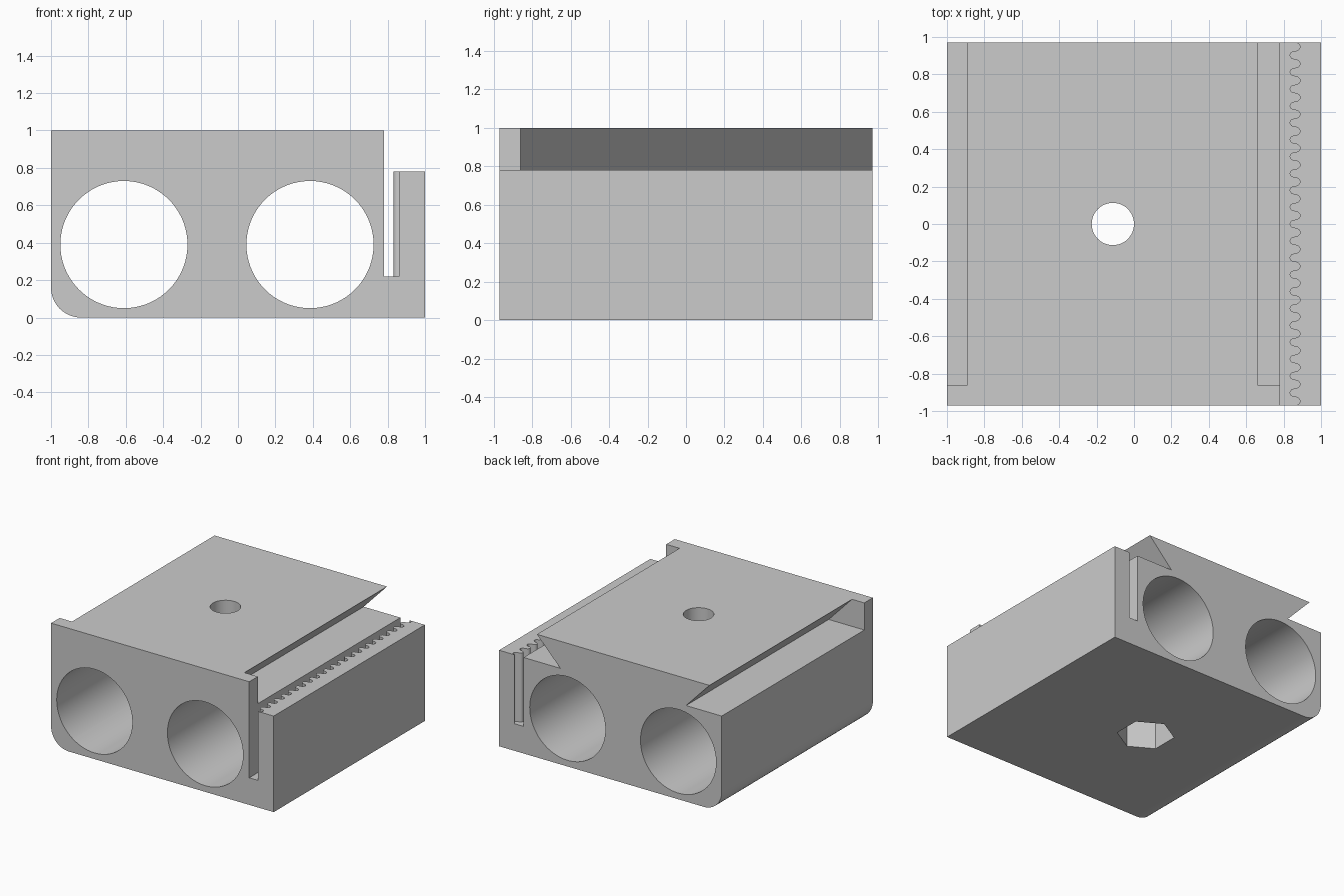
import bpy, bmesh, math
from mathutils import Vector

if "Cube" in bpy.data.objects:
    bpy.data.objects.remove(bpy.data.objects["Cube"], do_unlink=True)

HALF = 0.97          # half depth along y
BED = 0.78           # height of the ledges and belt wall
WALL_IN = 0.78       # inner side of the belt slot

grey = bpy.data.materials.new("light grey plastic")
grey.use_nodes = True
color = (0.6, 0.6, 0.6, 1)
grey.diffuse_color = color
grey.node_tree.nodes["Principled BSDF"].inputs["Base Color"].default_value = color


def prism(name, points, start, end, axis):
    """Extrude a 2D outline along y (points are x, z) or z (points are x, y)."""
    place = (lambda a, b: (a, start, b)) if axis == "y" else (lambda a, b: (a, b, start))
    shift = Vector((0, end - start, 0)) if axis == "y" else Vector((0, 0, end - start))
    bm = bmesh.new()
    face = bm.faces.new([bm.verts.new(place(a, b)) for a, b in points])
    top = bmesh.ops.extrude_face_region(bm, geom=[face])["geom"]
    bmesh.ops.translate(bm, vec=shift, verts=[v for v in top if isinstance(v, bmesh.types.BMVert)])
    bmesh.ops.recalc_face_normals(bm, faces=bm.faces)
    mesh = bpy.data.meshes.new(name)
    bm.to_mesh(mesh)
    bm.free()
    mesh.materials.append(grey)
    obj = bpy.data.objects.new(name, mesh)
    bpy.context.collection.objects.link(obj)
    return obj


def arc(cx, cy, r, a0, a1, n):
    steps = [math.radians(a0 + (a1 - a0) * i / n) for i in range(n + 1)]
    return [(cx + r * math.cos(t), cy + r * math.sin(t)) for t in steps]


def circle(cx, cy, r, n, turn=0):
    return arc(cx, cy, r, turn, turn + 360, n)[:-1]


def cut(body, cutter):
    bpy.ops.object.select_all(action="DESELECT")
    bpy.context.view_layer.objects.active = body
    body.select_set(True)
    mod = body.modifiers.new(cutter.name, "BOOLEAN")
    mod.operation = "DIFFERENCE"
    mod.solver = "EXACT"
    mod.object = cutter
    bpy.ops.object.modifier_apply(modifier=mod.name)
    bpy.data.objects.remove(cutter, do_unlink=True)


# Carriage block with one rounded lower edge and a lower belt side
outline = arc(-0.84, 0.16, 0.16, 180, 270, 12)
outline += [(1, 0), (1, BED), (WALL_IN, BED), (WALL_IN, 1), (-1, 1)]
body = prism("carriage_block", outline, -HALF, HALF, "y")

# Belt slot with rounded teeth, alternating half waves
half_waves = 43
pitch = 2 * HALF / half_waves
wave = [(0.86, -1.1)]
for i in range(half_waves):
    middle = -HALF + pitch * (i + 0.5)
    side = 1 if i % 2 == 0 else -1
    for k in range(8):
        t = math.pi * k / 8
        wave.append((0.86 + side * 0.028 * math.sin(t), middle - pitch / 2 * math.cos(t)))
wave += [(0.86, HALF), (0.86, 1.1)]
cut(body, prism("belt_slot", [(WALL_IN, 1.1), (WALL_IN, -1.1)] + wave, 0.22, 1.2, "z"))

# Dovetail undercuts, stopped by the front wall
right_side = [(0.45, BED), (0.66, 1), (0.76, 1.105), (0.81, 1.105), (0.81, BED)]
left_side = [(-0.68, BED), (-0.89, 1), (-0.99, 1.105), (-1.1, 1.105), (-1.1, BED)]
for name, points in (("right_undercut", right_side), ("left_undercut", left_side)):
    cut(body, prism(name, points, -0.86, 1.1, "y"))

# Two bearing bores running front to back
for x in (-0.61, 0.385):
    cut(body, prism("bearing_bore", circle(x, 0.39, 0.34, 72), -1.1, 1.1, "y"))

# Bolt hole and hexagonal nut pocket underneath
cut(body, prism("bolt_hole", circle(-0.113, 0, 0.113, 48), -0.1, 1.1, "z"))
cut(body, prism("nut_pocket", circle(-0.113, 0, 0.215, 6, 30), -0.1, 0.23, "z"))

bpy.ops.object.select_all(action="DESELECT")
body.select_set(True)
bpy.context.view_layer.objects.active = body
bpy.ops.object.shade_smooth_by_angle(angle=math.radians(30))
